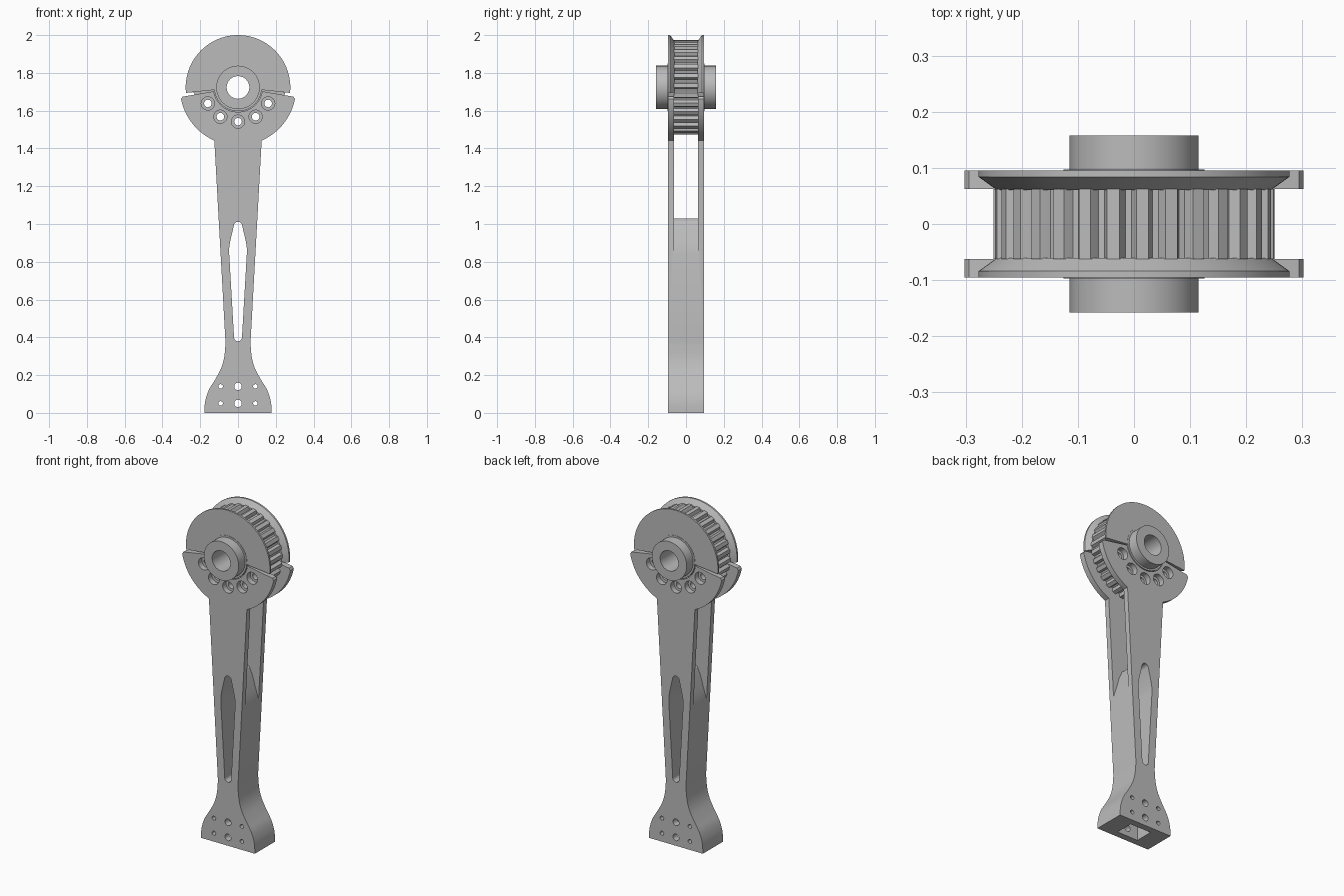
import bpy, bmesh, math
from math import sin, cos, radians, pi
from mathutils import Vector

if "Cube" in bpy.data.objects:
    bpy.data.objects.remove(bpy.data.objects["Cube"])

HUB_Z = 1.723      # pulley axis height
HALF = 0.095       # half depth of the arm
GAP = 0.0625       # half width of the fork slot

metal = bpy.data.materials.new("grey metal")
metal.use_nodes = True
GREY = (0.5, 0.5, 0.5, 1)
metal.diffuse_color = GREY
metal.node_tree.nodes["Principled BSDF"].inputs["Base Color"].default_value = GREY


def finish(bm, name):
    bmesh.ops.recalc_face_normals(bm, faces=bm.faces)
    mesh = bpy.data.meshes.new(name)
    bm.to_mesh(mesh)
    bm.free()
    mesh.materials.append(metal)
    ob = bpy.data.objects.new(name, mesh)
    bpy.context.collection.objects.link(ob)
    return ob


def prism(name, pts, y0, y1):
    """Extrude an x-z outline along y."""
    bm = bmesh.new()
    face = bm.faces.new([bm.verts.new((x, y0, z)) for x, z in pts])
    new = bmesh.ops.extrude_face_region(bm, geom=[face])["geom"]
    moved = [v for v in new if isinstance(v, bmesh.types.BMVert)]
    bmesh.ops.translate(bm, vec=(0, y1 - y0, 0), verts=moved)
    return finish(bm, name)


def arc(r, a0, a1, n, x=0, z=HUB_Z):
    angles = [radians(a0 + (a1 - a0) * i / n) for i in range(n + 1)]
    return [(x + r * cos(a), z + r * sin(a)) for a in angles]


def rod(name, x, z, r, y0, y1, n=32):
    return prism(name, arc(r, 0, 360, n, x, z)[:-1], y0, y1)


def mirrored(right):
    """Close a right-hand outline with its mirror image."""
    return right + [(-x, z) for x, z in reversed(right) if x > 0]


def spline(pts, n=5):
    """Smooth curve through a few points."""
    p = [Vector(q) for q in [pts[0]] + pts + [pts[-1]]]
    out = []
    for i in range(1, len(p) - 2):
        a, b, c, d = p[i - 1:i + 3]
        for k in range(n):
            t = k / n
            out.append(tuple(0.5 * (2 * b + (c - a) * t + (2 * a - 5 * b + 4 * c - d) * t * t
                                    + (3 * b - a - 3 * c + d) * t ** 3)))
    return out + [pts[-1]]


def boolean(ob, other, operation="DIFFERENCE"):
    mod = ob.modifiers.new("cut", "BOOLEAN")
    mod.operation, mod.object, mod.solver = operation, other, "EXACT"
    bpy.context.view_layer.objects.active = ob
    bpy.ops.object.modifier_apply(modifier=mod.name)
    bpy.data.objects.remove(other)


# Arm: flared foot, tapering shank and half-round cradle
foot = spline([(0.178, 0), (0.174, 0.06), (0.155, 0.12), (0.122, 0.175),
               (0.09, 0.235), (0.073, 0.295), (0.066, 0.37)])
cradle = arc(0.308, -66, -11.5, 20) + arc(0.298, -9.5, -9.5, 1)[:1]
inner = arc(0.13, -9, -90, 14)
inner[-1] = (0, inner[-1][1])
arm = prism("arm", mirrored(foot + cradle + inner), -HALF, HALF)

# Fork opening above the pointed core
core = [(0.5, 2.2), (0.5, 0.84), (0.092, 0.84), (0.072, 0.9),
        (0.052, 0.97), (0.032, 1.015), (0.014, 1.029), (0, 1.03)]
boolean(arm, prism("fork_cutter", mirrored(core), -GAP, GAP))

# Long slot through the shank
slot = arc(0.021, -90, 0, 6, 0, 0.4) + spline([(0.046, 0.83), (0.047, 0.87), (0.041, 0.91)])
slot += arc(0.022, 20, 90, 6, 0, 0.99)
slot[0], slot[-1] = (0, slot[0][1]), (0, slot[-1][1])
boolean(arm, prism("slot_cutter", mirrored(slot), -0.2, 0.2))

# Square pocket under the foot and its mounting holes
pocket = [(-0.07, -0.1), (0.07, -0.1), (0.07, 0.2), (-0.07, 0.2)]
boolean(arm, prism("pocket_cutter", pocket, -0.055, 0.055))
for z in (0.05, 0.14):
    for x, r in ((-0.092, 0.012), (0, 0.02), (0.092, 0.012)):
        boolean(arm, rod("foot_hole_cutter", x, z, r, -0.2, 0.2, 20))

# Toothed pulley wheel
TEETH = 30
wheel = []
for i in range(TEETH):
    for step, r in ((0, 0.25), (0.42, 0.25), (0.52, 0.24), (0.6, 0.232), (0.82, 0.232), (0.9, 0.24)):
        a = 2 * pi * (i + step) / TEETH
        wheel.append((r * cos(a), HUB_Z + r * sin(a)))
pulley = prism("toothed_pulley", wheel, -GAP, GAP)

# Screw holes: wide in the cradle, narrow in the pulley
for deg in (-152, -121, -90, -59, -28):
    x, z = arc(0.181, deg, deg, 1)[0]
    boolean(arm, rod("counterbore_cutter", x, z, 0.035, -0.2, 0.2))
    boolean(pulley, rod("screw_hole_cutter", x, z, 0.02, -0.2, 0.2, 24))

# Hub and shoulder with a bore through everything
hub = rod("hub", 0, HUB_Z, 0.115, -0.158, 0.158, 64)
shoulder = rod("hub_shoulder", 0, HUB_Z, 0.126, -0.097, 0.097, 64)
for part in (pulley, hub, shoulder):
    boolean(part, rod("bore_cutter", 0, HUB_Z, 0.06, -0.3, 0.3, 48))

# Chamfered upper flanges on both sides
SECTION = [(0.12, 0.061), (0.245, 0.061), (0.277, 0.084), (0.277, HALF), (0.12, HALF)]
flanges = []
for side, name in ((-1, "front_flange"), (1, "back_flange")):
    bm = bmesh.new()
    steps = 64
    rings = []
    for i in range(steps + 1):
        a = radians(-6 + 192 * i / steps)
        rings.append([bm.verts.new((r * cos(a), side * y, HUB_Z + r * sin(a))) for r, y in SECTION])
    for p, q in zip(rings, rings[1:]):
        for k in range(len(SECTION)):
            j = (k + 1) % len(SECTION)
            bm.faces.new((p[k], p[j], q[j], q[k]))
    bm.faces.new(rings[0])
    bm.faces.new(rings[-1])
    flanges.append(finish(bm, name))

# Smooth the curved walls, keep the edges sharp
bpy.ops.object.select_all(action="DESELECT")
for ob in [arm, pulley, hub, shoulder] + flanges:
    ob.select_set(True)
bpy.context.view_layer.objects.active = arm
bpy.ops.object.shade_smooth_by_angle(angle=radians(25))
